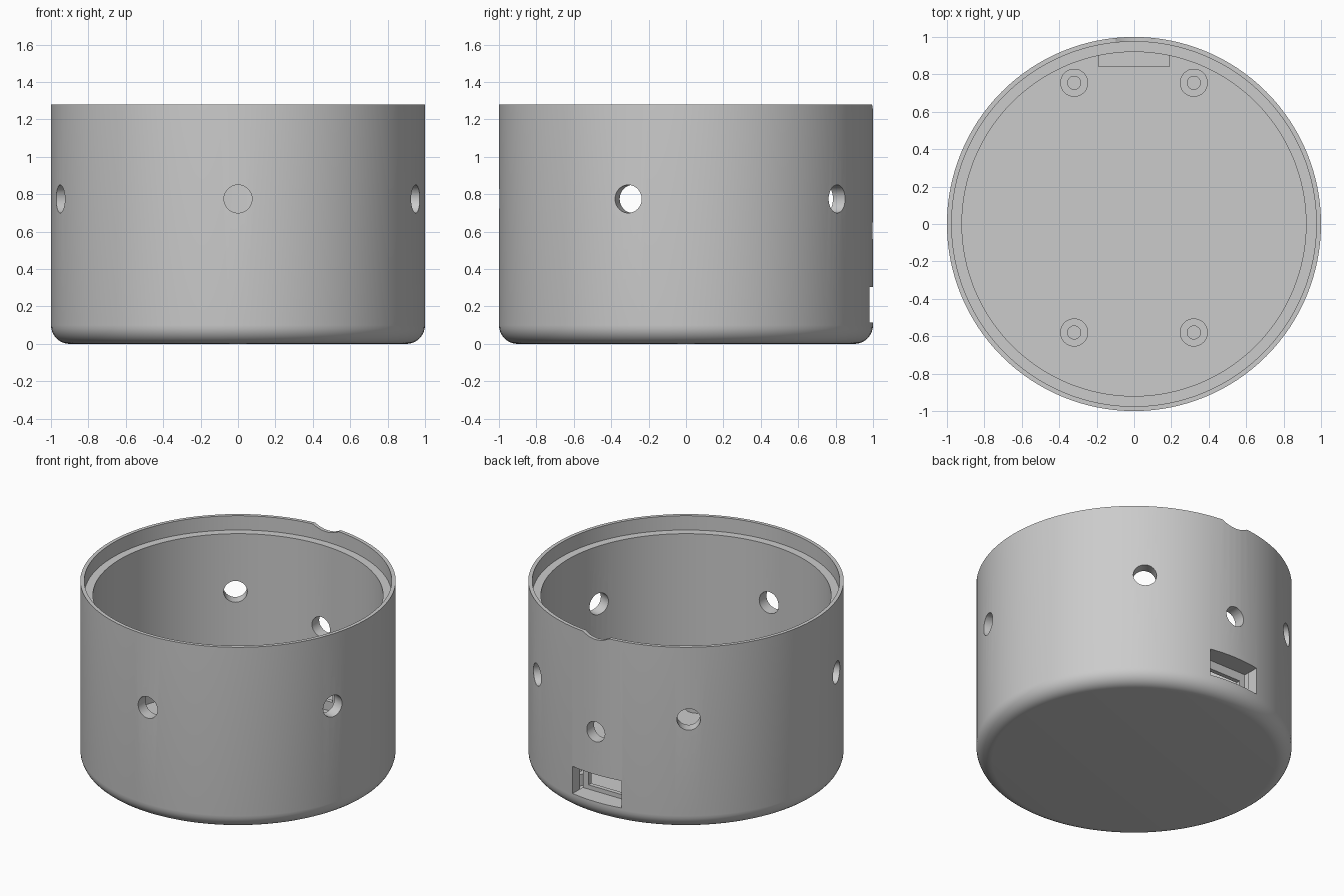
import bpy, bmesh, math
from mathutils import Matrix, Vector

if "Cube" in bpy.data.objects:
    bpy.data.objects.remove(bpy.data.objects["Cube"], do_unlink=True)

grey = bpy.data.materials.new("plain grey")
grey.use_nodes = True
grey.diffuse_color = (0.6, 0.6, 0.6, 1)
grey.node_tree.nodes["Principled BSDF"].inputs["Base Color"].default_value = (0.6, 0.6, 0.6, 1)


def make(name, bm):
    bmesh.ops.recalc_face_normals(bm, faces=bm.faces)
    mesh = bpy.data.meshes.new(name)
    bm.to_mesh(mesh)
    bm.free()
    mesh.materials.append(grey)
    obj = bpy.data.objects.new(name, mesh)
    bpy.context.scene.collection.objects.link(obj)
    return obj


def lathe(name, profile, steps, centre=(0, 0, 0)):
    bm = bmesh.new()
    verts = [bm.verts.new((r, 0, z)) for r, z in profile]
    edges = [bm.edges.new(pair) for pair in zip(verts, verts[1:])]
    bmesh.ops.spin(bm, geom=verts + edges, cent=(0, 0, 0), axis=(0, 0, 1),
                   angle=math.tau, steps=steps)
    bmesh.ops.remove_doubles(bm, verts=bm.verts, dist=0.0001)
    bmesh.ops.translate(bm, verts=bm.verts, vec=centre)
    return make(name, bm)


def box(name, low, high):
    low, high = Vector(low), Vector(high)
    bm = bmesh.new()
    bmesh.ops.create_cube(bm, size=1, matrix=Matrix.Translation((low + high) / 2)
                          @ Matrix.Diagonal((*(high - low), 1)))
    return make(name, bm)


def radial_cylinder(name, angle, z, radius, segments=32):
    # cylinder through the wall, at an angle measured from the front
    bm = bmesh.new()
    place = (Matrix.Rotation(angle, 4, 'Z') @ Matrix.Translation((0, -0.95, z))
             @ Matrix.Rotation(math.pi / 2, 4, 'X'))
    bmesh.ops.create_cone(bm, cap_ends=True, segments=segments, radius1=radius,
                          radius2=radius, depth=0.4, matrix=place)
    return make(name, bm)


def combine(target, tool, operation):
    tool.hide_render = True
    mod = target.modifiers.new(operation, 'BOOLEAN')
    mod.operation, mod.solver, mod.object = operation, 'EXACT', tool
    bpy.context.view_layer.objects.active = target
    bpy.ops.object.modifier_apply(modifier=mod.name)
    bpy.data.objects.remove(tool, do_unlink=True)


def smooth(obj):
    bpy.ops.object.select_all(action='DESELECT')
    obj.select_set(True)
    bpy.context.view_layer.objects.active = obj
    bpy.ops.object.shade_smooth_by_angle(angle=math.radians(30))


# Round cup: rounded bottom edge, thin lip and inner ledge
floor_z, top_z, fillet = 0.08, 1.28, 0.1
arc = [(1 - fillet + fillet * math.sin(a), fillet - fillet * math.cos(a))
       for a in (i * math.pi / 16 for i in range(9))]
profile = ([(0, 0)] + arc + [(1, top_z), (0.975, top_z), (0.975, 1.18),
                             (0.92, 1.18), (0.92, floor_z), (0, floor_z)])
cup = lathe("round_housing", profile, 128)

# Connector block inside the back wall, with a pocket and a slot
combine(cup, box("connector_block", (-0.19, 0.84, 0.05), (0.19, 0.95, 0.35)), 'UNION')
combine(cup, box("connector_pocket", (-0.19, 0.87, 0.115), (0.19, 1.1, 0.305)), 'DIFFERENCE')
combine(cup, box("connector_slot", (-0.145, 0.7, 0.145), (0.145, 1.0, 0.245)), 'DIFFERENCE')

# Five evenly spaced wall holes and a lower one at the back
for i in range(5):
    combine(cup, radial_cylinder("wall_hole", i * math.tau / 5, 0.775, 0.075), 'DIFFERENCE')
combine(cup, radial_cylinder("back_hole", math.pi, 0.605, 0.07), 'DIFFERENCE')

# Shallow scallop in the back of the lip
combine(cup, radial_cylinder("lip_scallop", math.pi, top_z + 0.15, 0.18, 64), 'DIFFERENCE')
smooth(cup)

# Four hollow screw posts on the floor
for side, x in (("right", -0.32), ("left", 0.32)):
    for end, y in (("front", -0.58), ("back", 0.755)):
        post = lathe(f"{end}_{side}_screw_post",
                     [(0.075, 0.07), (0.075, 0.16), (0.035, 0.16), (0.035, 0.07)],
                     32, (x, y, 0))
        smooth(post)
